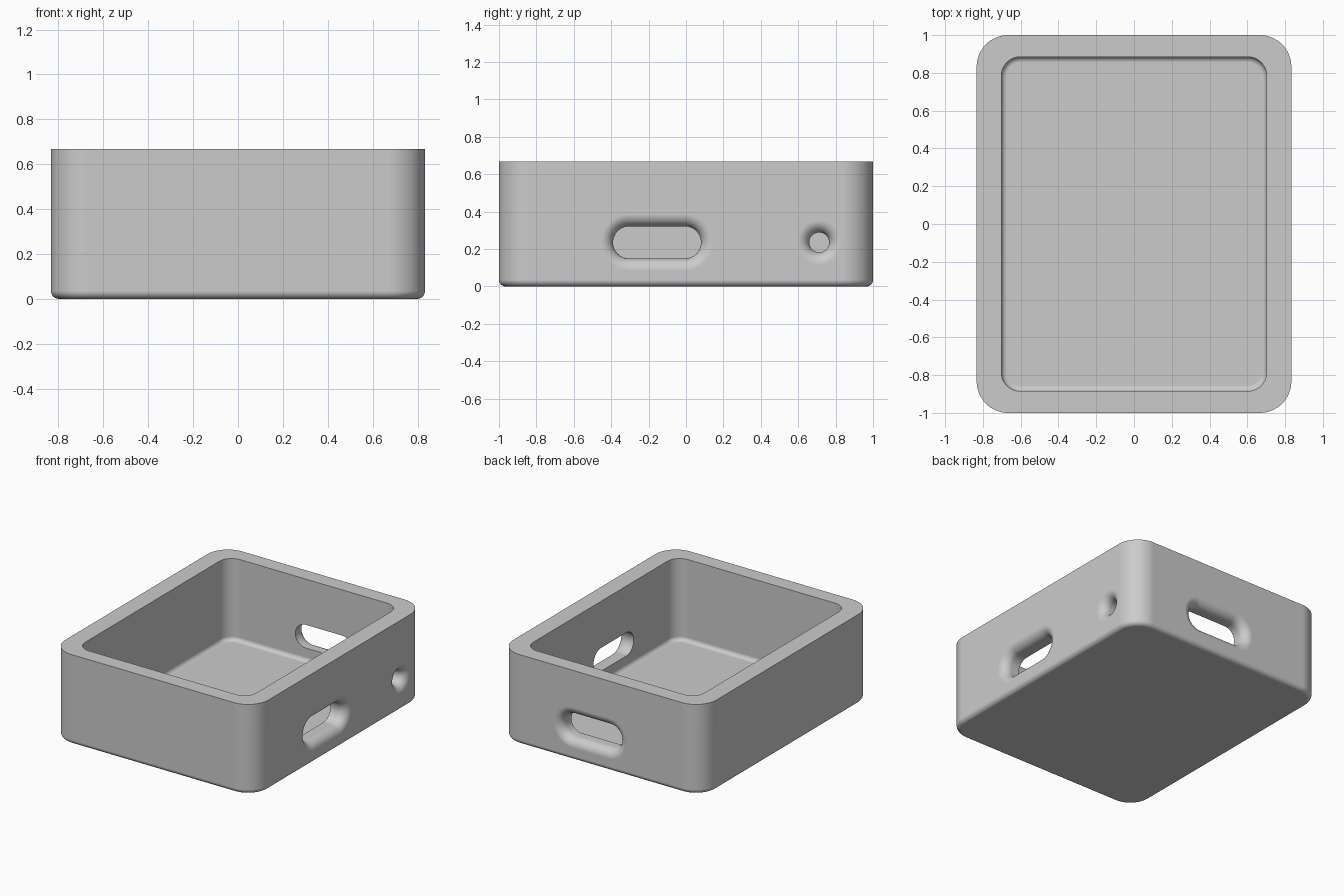
import bpy, bmesh
from math import sin, cos, pi
from mathutils import Matrix, Vector

if "Cube" in bpy.data.objects:
    bpy.data.objects.remove(bpy.data.objects["Cube"], do_unlink=True)

HX, HY, TOP = 0.833, 1.0, 0.667      # outer half sizes and height
CX, CY, FLOOR = 0.702, 0.885, 0.06   # cavity half sizes and floor level
CORNER = 16
FILLET = 8


def outline(hx, hy, r):
    """Rounded rectangle as a list of 2D points, counterclockwise."""
    pts = []
    for q, (sx, sy) in enumerate([(1, 1), (-1, 1), (-1, -1), (1, -1)]):
        for i in range(CORNER + 1):
            a = (q + i / CORNER) * pi / 2
            pts.append((sx * (hx - r) + r * cos(a), sy * (hy - r) + r * sin(a)))
    return pts


def loft(name, sections, matrix=Matrix()):
    """Closed solid through stacked rounded rectangles (hx, hy, r, z)."""
    bm = bmesh.new()
    rings = [[bm.verts.new(matrix @ Vector((x, y, z))) for x, y in outline(hx, hy, r)]
             for hx, hy, r, z in sections]
    for a, b in zip(rings, rings[1:]):
        for i in range(len(a)):
            j = (i + 1) % len(a)
            bm.faces.new((a[i], a[j], b[j], b[i]))
    bm.faces.new(rings[0][::-1])
    bm.faces.new(rings[-1])
    bmesh.ops.remove_doubles(bm, verts=bm.verts, dist=1e-5)
    bmesh.ops.recalc_face_normals(bm, faces=bm.faces)
    mesh = bpy.data.meshes.new(name)
    bm.to_mesh(mesh)
    bm.free()
    obj = bpy.data.objects.new(name, mesh)
    bpy.context.collection.objects.link(obj)
    return obj


def arc(r):
    """Quarter-round steps: inset shrinking from r to 0 while height rises 0 to r."""
    for i in range(FILLET + 1):
        a = i / FILLET * pi / 2
        yield r * (1 - sin(a)), r * (1 - cos(a))


def opening(name, half_w, half_h, matrix):
    """Cutter with a flared outer lip; local z points out of the wall."""
    flare = 0.065
    sections = [(half_w, half_h, half_h, -0.2)]
    for grow, height in reversed([(d, -h) for d, h in lip(flare)]):
        sections.append((half_w + grow, half_h + grow, half_h + grow, height))
    grow = flare
    sections.append((half_w + grow, half_h + grow, half_h + grow, 0.05))
    return loft(name, sections, matrix)


def lip(r):
    """Convex rounding, tangent to the wall face and to the hole."""
    for i in range(FILLET + 1):
        a = i / FILLET * pi / 2
        yield r * (1 - sin(a)), r * (1 - cos(a))


# Shell: rounded bottom edge, straight walls, flat rim, filleted cavity floor
base_r, floor_r = 0.035, 0.03
sections = [(HX - d, HY - d, 0.167 - d, h) for d, h in arc(base_r)]
sections += [(HX, HY, 0.167, TOP), (CX, CY, 0.1, TOP)]
sections += [(CX - d, CY - d, 0.1 - d, FLOOR + h) for d, h in reversed(list(arc(floor_r)))]
box = loft("open_box", sections)

# Openings: local x runs along the wall, local y is up, local z points outward
side = Matrix(((0, 0, 1, HX), (1, 0, 0, 0), (0, 1, 0, 0), (0, 0, 0, 1)))
back = Matrix(((-1, 0, 0, 0), (0, 0, 1, HY), (0, 1, 0, 0), (0, 0, 0, 1)))
cutters = [
    opening("side_slot_cutter", 0.235, 0.086, side @ Matrix.Translation((-0.155, 0.235, 0))),
    opening("round_hole_cutter", 0.053, 0.053, side @ Matrix.Translation((0.712, 0.235, 0))),
    opening("back_slot_cutter", 0.235, 0.086, back @ Matrix.Translation((-0.085, 0.242, 0))),
]
bpy.ops.object.select_all(action="DESELECT")
bpy.context.view_layer.objects.active = box
box.select_set(True)
for cutter in cutters:
    cut = box.modifiers.new(cutter.name, "BOOLEAN")
    cut.operation, cut.solver, cut.object = "DIFFERENCE", "EXACT", cutter
    bpy.ops.object.modifier_apply(modifier=cut.name)
    bpy.data.objects.remove(cutter, do_unlink=True)

# Smooth shading with crisp rim and flat walls
bpy.ops.object.shade_smooth_by_angle(angle=pi / 6)
weighted = box.modifiers.new("flat_walls", "WEIGHTED_NORMAL")
weighted.keep_sharp = True

# Single grey material
grey = bpy.data.materials.new("plain_grey")
grey.use_nodes = True
colour = (0.6, 0.6, 0.6, 1)
grey.diffuse_color = colour
grey.node_tree.nodes["Principled BSDF"].inputs["Base Color"].default_value = colour
box.data.materials.append(grey)
